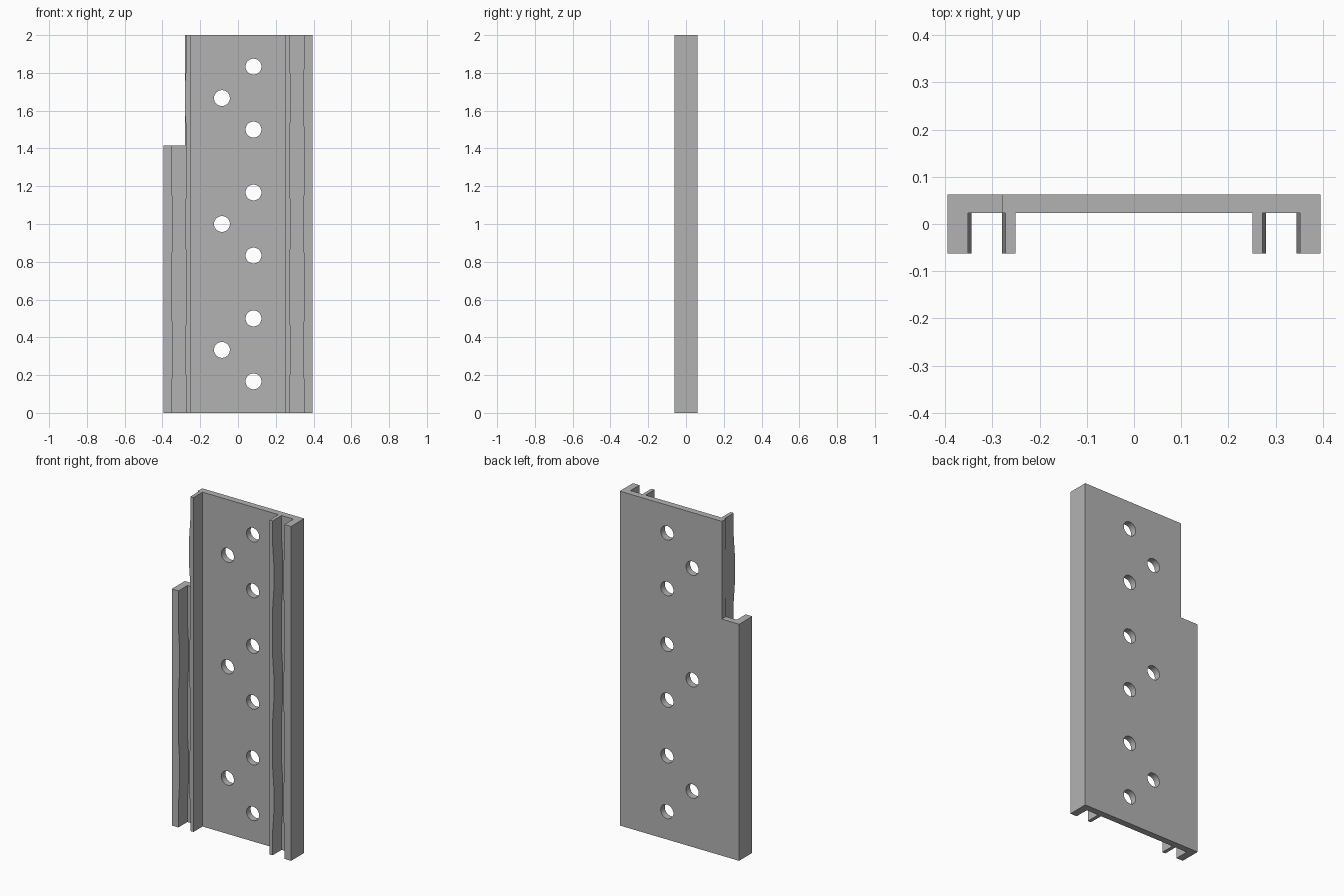
import bpy, bmesh
from mathutils import Matrix, Vector

if "Cube" in bpy.data.objects:
    bpy.data.objects.remove(bpy.data.objects["Cube"], do_unlink=True)

HALF_W, HEIGHT = 0.395, 2.0
FRONT, FLOOR, BACK = -0.062, 0.023, 0.062
NOTCH_X, NOTCH_Z = -0.28, 1.415
PITCH = HEIGHT / 12

grey = bpy.data.materials.new("plain_grey")
grey.use_nodes = True
grey.diffuse_color = (0.45, 0.45, 0.45, 1)
grey.node_tree.nodes["Principled BSDF"].inputs["Base Color"].default_value = grey.diffuse_color


def make_object(name, bm):
    bmesh.ops.recalc_face_normals(bm, faces=bm.faces)
    mesh = bpy.data.meshes.new(name)
    bm.to_mesh(mesh)
    bm.free()
    mesh.materials.append(grey)
    obj = bpy.data.objects.new(name, mesh)
    bpy.context.collection.objects.link(obj)
    return obj


def extrude_outline(name, points, y0, y1):
    """Extrude an (x, z) outline from y0 to y1."""
    bm = bmesh.new()
    face = bm.faces.new([bm.verts.new((x, y0, z)) for x, z in points])
    moved = bmesh.ops.extrude_face_region(bm, geom=[face])["geom"]
    bmesh.ops.translate(bm, vec=Vector((0, y1 - y0, 0)),
                        verts=[v for v in moved if isinstance(v, bmesh.types.BMVert)])
    return make_object(name, bm)


def rail(name, straight_x, groove_x, bulge, top):
    """Rail with one straight wall and one wall that bulges gently into the groove."""
    wall = [(groove_x, 0)]
    for centre in (2, 6, 10):
        for step, amount in ((-1.2, 0), (-0.5, 1), (0.5, 1), (1.2, 0)):
            z = (centre + step) * PITCH
            if z < top:
                wall.append((groove_x + amount * bulge, z))
    wall.append((groove_x, top))
    return extrude_outline(name, [(straight_x, top), (straight_x, 0)] + wall, FRONT, FLOOR)


# Back plate with a notched upper corner
plate = extrude_outline("back_plate", [
    (-HALF_W, 0), (HALF_W, 0), (HALF_W, HEIGHT), (NOTCH_X, HEIGHT),
    (NOTCH_X, NOTCH_Z), (-HALF_W, NOTCH_Z)], FLOOR, BACK)

# Staggered round holes through the plate
holes = [(0.082, n) for n in range(1, 12, 2)] + [(-0.085, n) for n in (2, 6, 10)]
bm = bmesh.new()
for x, n in holes:
    bmesh.ops.create_cone(
        bm, cap_ends=True, segments=32, radius1=0.042, radius2=0.042, depth=0.3,
        matrix=Matrix.Translation((x, 0, n * PITCH)) @ Matrix.Rotation(1.5708, 4, "X"))
cutter = make_object("hole_cutter", bm)
cutter.hide_render = True
cut = plate.modifiers.new("holes", "BOOLEAN")
cut.operation, cut.solver, cut.object = "DIFFERENCE", "EXACT", cutter
bpy.context.view_layer.objects.active = plate
plate.select_set(True)
bpy.ops.object.modifier_apply(modifier="holes")
bpy.data.objects.remove(cutter, do_unlink=True)
bpy.ops.object.shade_smooth_by_angle()

# Two pairs of rails forming the side grooves
for side, label, top in ((1, "left", HEIGHT), (-1, "right", NOTCH_Z)):
    rail(label + "_outer_rail", side * HALF_W, side * 0.351, side * -0.007, top)
    rail(label + "_inner_rail", side * 0.251, side * 0.272, side * 0.008, HEIGHT)
